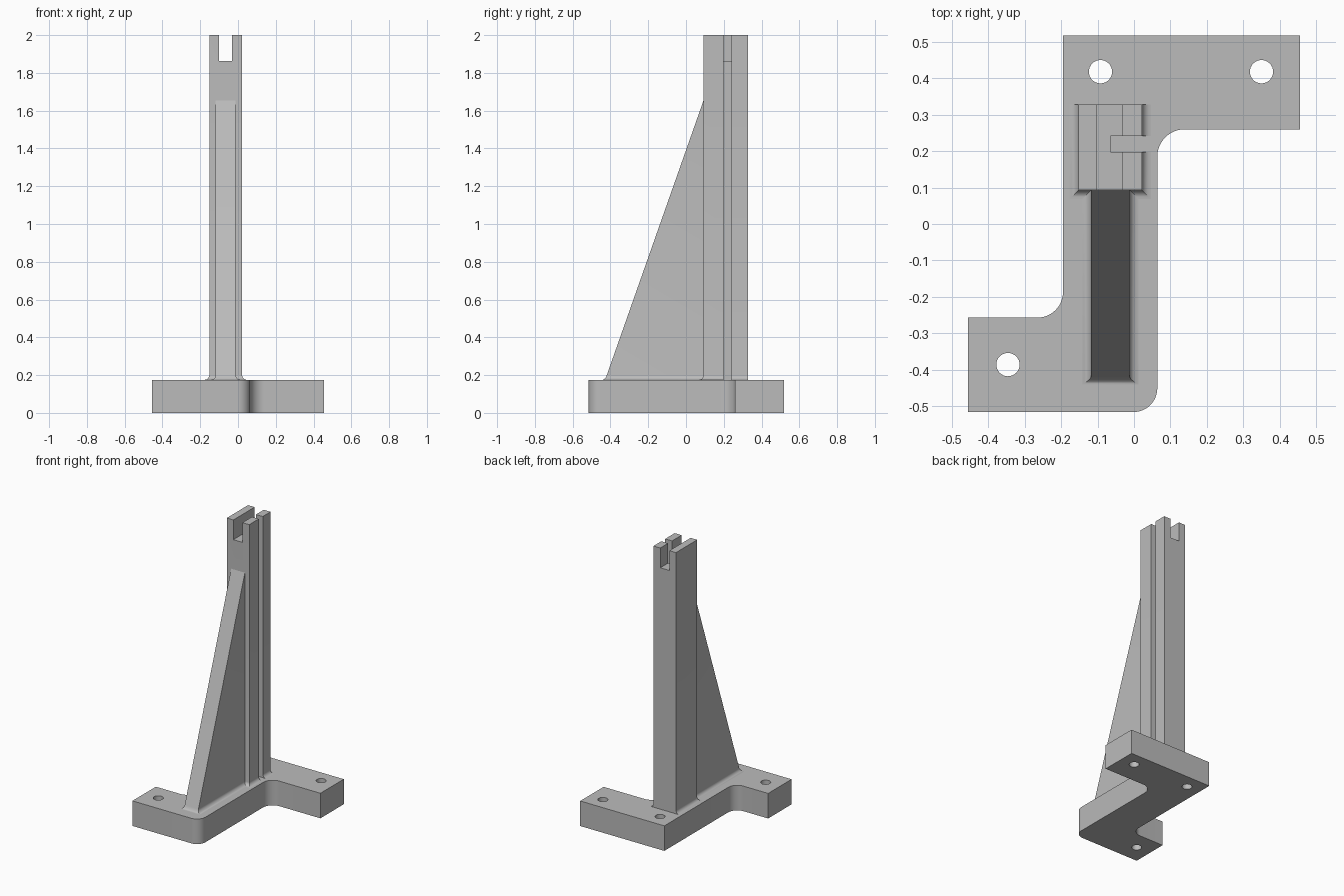
import bpy
import bmesh
from math import sin, cos, pi
from mathutils import Vector

if "Cube" in bpy.data.objects:
    bpy.data.objects.remove(bpy.data.objects["Cube"], do_unlink=True)

BASE_TOP = 0.175
FILLET = 0.025
STEPS = 6

grey = bpy.data.materials.new("plain grey")
grey.use_nodes = True
grey.diffuse_color = (0.5, 0.5, 0.5, 1)
grey.node_tree.nodes["Principled BSDF"].inputs["Base Color"].default_value = (0.5, 0.5, 0.5, 1)


def add_object(name, bm):
    bmesh.ops.recalc_face_normals(bm, faces=bm.faces)
    mesh = bpy.data.meshes.new(name)
    bm.to_mesh(mesh)
    bm.free()
    mesh.materials.append(grey)
    obj = bpy.data.objects.new(name, mesh)
    bpy.context.collection.objects.link(obj)
    return obj


def loft(name, rings):
    """Closed solid through rings of equal point count."""
    bm = bmesh.new()
    loops = [[bm.verts.new(p) for p in ring] for ring in rings]
    for low, high in zip(loops, loops[1:]):
        for i in range(len(low)):
            j = (i + 1) % len(low)
            bm.faces.new((low[i], low[j], high[j], high[i]))
    bm.faces.new(loops[0][::-1])
    bm.faces.new(loops[-1])
    return add_object(name, bm)


def rect(x0, x1, y0, y1, z):
    return [(x0, y0, z), (x1, y0, z), (x1, y1, z), (x0, y1, z)]


def box(name, x0, x1, y0, y1, z0, z1):
    return loft(name, [rect(x0, x1, y0, y1, z) for z in (z0, z1)])


def cut(target, cutter):
    """Subtract the cutter, then discard it."""
    cutter.hide_render = True
    mod = target.modifiers.new("cut", "BOOLEAN")
    mod.operation = "DIFFERENCE"
    mod.solver = "EXACT"
    mod.object = cutter
    bpy.context.view_layer.objects.active = target
    bpy.ops.object.modifier_apply(modifier=mod.name)
    bpy.data.objects.remove(cutter, do_unlink=True)


def rounded(points):
    """Outline with an arc at each corner that has a radius."""
    out = []
    for i, (x, y, r) in enumerate(points):
        p = Vector((x, y))
        if not r:
            out.append(p)
            continue
        u = (Vector(points[i - 1][:2]) - p).normalized()
        v = (Vector(points[(i + 1) % len(points)][:2]) - p).normalized()
        centre = p + r * (u + v)
        for k in range(13):
            t = k / 12 * pi / 2
            out.append(centre - r * (v * cos(t) + u * sin(t)))
    return out


def fillet_steps():
    """Outward offset and height of each step of the foot fillet."""
    for k in range(STEPS + 1):
        a = k / STEPS * pi / 2
        yield FILLET * (1 - sin(a)), BASE_TOP + FILLET * (1 - cos(a))


# Z-shaped base plate with three bolt holes
outline = rounded([
    (-0.455, -0.516, 0), (0.064, -0.516, 0.065), (0.064, 0.26, 0.075), (0.455, 0.26, 0),
    (0.455, 0.518, 0), (-0.195, 0.518, 0), (-0.195, -0.257, 0.07), (-0.455, -0.257, 0)])
base = loft("base_plate", [[(p.x, p.y, z) for p in outline] for z in (0, BASE_TOP)])
for x, y in ((-0.092, 0.418), (0.35, 0.418), (-0.346, -0.386)):
    circle = [(x + 0.032 * cos(k * pi / 16), y + 0.032 * sin(k * pi / 16)) for k in range(32)]
    cut(base, loft("hole_cutter", [[(a, b, z) for a, b in circle] for z in (-0.1, 0.3)]))

# Column, flared at the foot on the front and sides
X0, X1, Y0, Y1 = -0.152, 0.022, 0.093, 0.328
rings = [rect(X0 - d, X1 + d, Y0 - d, Y1, z) for d, z in fillet_steps()]
rings.insert(0, rect(X0 - FILLET, X1 + FILLET, Y0 - FILLET, Y1, 0.1))
rings.append(rect(X0, X1, Y0, Y1, 2))
column = loft("column", rings)

# Full-height side slot and the notch across the top
cut(column, box("slot_cutter", -0.065, 0.2, 0.198, 0.242, 0.15, 2.1))
cut(column, box("notch_cutter", -0.101, -0.031, 0, 0.5, 1.862, 2.1))

# Tapered rib bracing the front of the column
RIB_TOP = 1.655
RX0, RX1, RY1 = -0.118, -0.012, 0.15


def slope_y(z):
    return Y0 - (RIB_TOP - z) / 2.84


rings = [rect(RX0 - d, RX1 + d, slope_y(z) - 0.5 * d, RY1, z) for d, z in fillet_steps()]
foot = rings[0]
rings.insert(0, [(x, y, 0.1) for x, y, z in foot])
rings.append(rect(RX0, RX1, Y0, RY1, RIB_TOP))
rib = loft("rib", rings)

# Smooth curved surfaces, keep hard edges
bpy.ops.object.select_all(action="DESELECT")
for obj in (base, column, rib):
    obj.select_set(True)
bpy.context.view_layer.objects.active = base
bpy.ops.object.shade_smooth_by_angle(angle=pi / 6)
